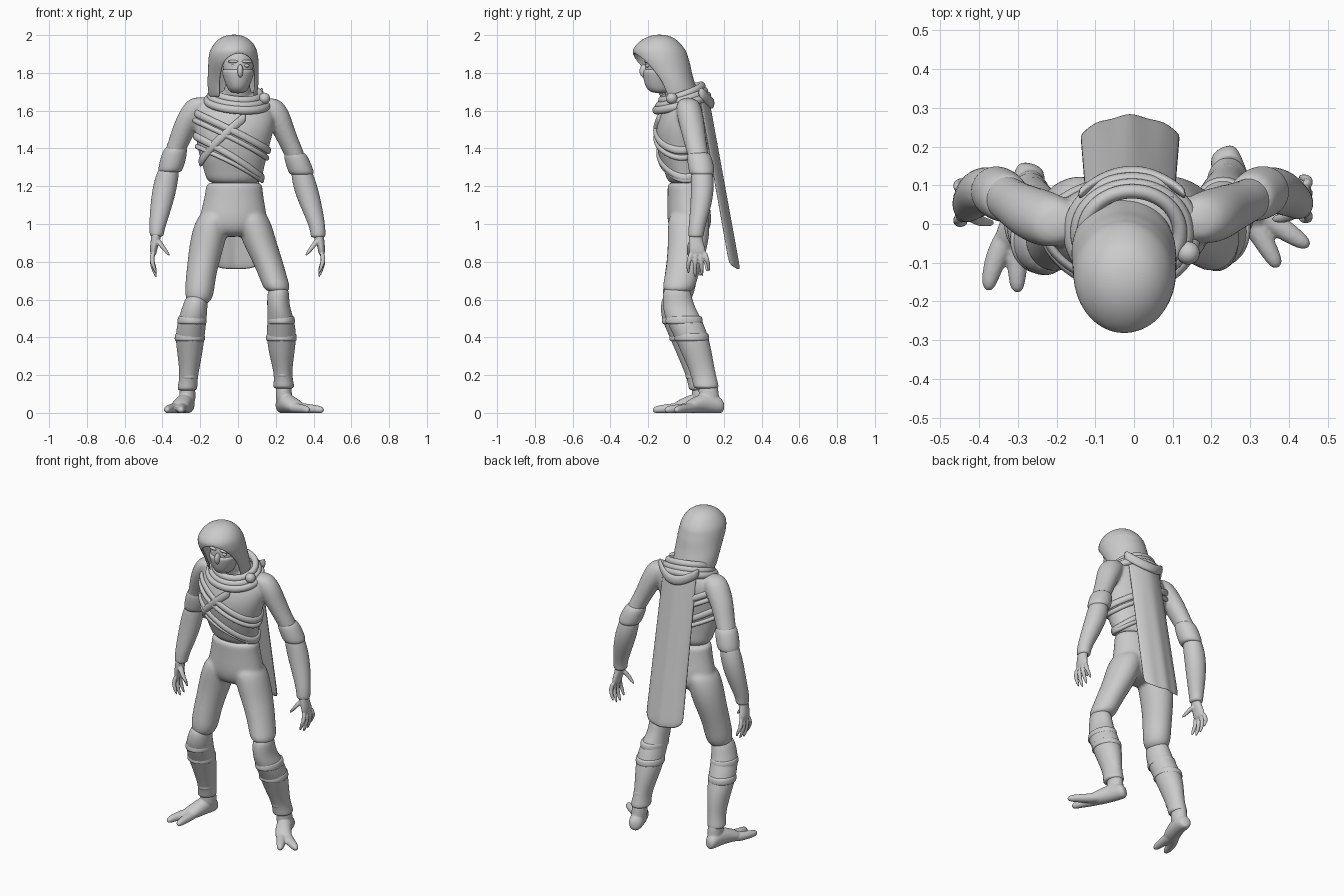
import bpy, bmesh, math
from mathutils import Vector as V


def sweep(bm, frames, n=16, closed=False):
    """Skin elliptical rings; a frame is (centre, u half-axis, v half-axis)."""
    rings = [[bm.verts.new(c + u * math.cos(2 * math.pi * i / n) + v * math.sin(2 * math.pi * i / n))
              for i in range(n)] for c, u, v in frames]
    pairs = list(zip(rings, rings[1:])) + ([(rings[-1], rings[0])] if closed else [])
    for a, b in pairs:
        for i in range(n):
            j = (i + 1) % n
            bm.faces.new((a[i], a[j], b[j], b[i]))
    if not closed:
        bm.faces.new(rings[0])
        bm.faces.new(rings[-1])


def upright(secs):
    """Horizontal rings from (x, y, z, rx, ry)."""
    return [(V((x, y, z)), V((rx, 0, 0)), V((0, ry, 0))) for x, y, z, rx, ry in secs]


def lying(secs):
    """Vertical rings along a horizontal path, from (x, y, z, width, height)."""
    d = V(secs[-1][:3]) - V(secs[0][:3])
    side = V((-d.y, d.x, 0)).normalized()
    return [(V((x, y, z)), side * w, V((0, 0, h))) for x, y, z, w, h in secs]


def finish(name, bm, subsurf=2, voxel=0, solid=0):
    bmesh.ops.recalc_face_normals(bm, faces=bm.faces)
    me = bpy.data.meshes.new(name)
    bm.to_mesh(me)
    bm.free()
    for p in me.polygons:
        p.use_smooth = True
    ob = bpy.data.objects.new(name, me)
    bpy.context.collection.objects.link(ob)
    if solid:
        m = ob.modifiers.new("thickness", 'SOLIDIFY')
        m.thickness, m.offset = solid, -1
    if subsurf:
        ob.modifiers.new("round", 'SUBSURF').levels = subsurf
        ob.modifiers["round"].render_levels = subsurf
    if voxel:
        m = ob.modifiers.new("fuse", 'REMESH')
        m.mode, m.voxel_size, m.use_smooth_shade = 'VOXEL', voxel, True
        m = ob.modifiers.new("relax", 'SMOOTH')
        m.factor, m.iterations = 0.5, 6
    return ob


def build(name, *parts, **kw):
    bm = bmesh.new()
    for p in parts:
        sweep(bm, p)
    return finish(name, bm, **kw)


def ball(name, loc, scale):
    bm = bmesh.new()
    bmesh.ops.create_uvsphere(bm, u_segments=20, v_segments=12, radius=1)
    for v in bm.verts:
        v.co = V([l + c * s for l, c, s in zip(loc, v.co, scale)])
    return finish(name, bm, subsurf=0)


# torso and upper arms, fused
TORSO = [(-.02, .005, 1.20, .145, .10), (-.022, -.005, 1.27, .157, .108), (-.025, -.02, 1.34, .178, .122),
         (-.025, -.028, 1.42, .197, .133), (-.02, -.025, 1.50, .215, .14), (-.015, -.012, 1.58, .22, .128),
         (-.015, .0, 1.64, .19, .105), (-.012, .0, 1.69, .11, .08), (-.01, -.01, 1.71, .07, .07)]
neck = [(-.01, -.0, 1.6, .085, .085), (-.005, -.04, 1.69, .075, .075), (0, -.08, 1.78, .065, .065)]
arm_l = [(.16, .01, 1.67, .055, .05), (.185, .015, 1.61, .083, .072), (.225, .03, 1.53, .067, .07),
         (.26, .045, 1.45, .06, .062), (.295, .06, 1.38, .056, .058), (.32, .075, 1.31, .052, .055)]
arm_r = [(-.195, .0, 1.675, .06, .055), (-.22, .01, 1.61, .085, .075), (-.272, .03, 1.53, .07, .07),
         (-.305, .05, 1.45, .061, .062), (-.335, .07, 1.38, .056, .06), (-.355, .08, 1.31, .05, .055)]
build("torso", upright(TORSO), upright(neck), upright(arm_l), upright(arm_r), voxel=.009)

# trousers, fused pelvis and thighs
pelvis = [(-.02, .005, 1.225, .15, .104), (-.02, .006, 1.2, .152, .106), (-.022, .012, 1.12, .163, .112),
          (-.025, .018, 1.03, .186, .122), (-.03, .02, .97, .18, .11), (-.03, .02, .93, .09, .07)]
thigh_l = [(.06, .015, 1.08, .08, .1), (.085, .015, 1.0, .095, .115), (.115, .012, .9, .092, .11),
           (.158, -.005, .8, .082, .098), (.193, -.03, .7, .074, .089), (.215, -.046, .63, .072, .088)]
thigh_r = [(-.11, .015, 1.08, .08, .1), (-.14, .015, 1.0, .095, .115), (-.162, .01, .9, .096, .108),
           (-.183, -.008, .8, .086, .096), (-.2, -.032, .7, .08, .088), (-.21, -.05, .56, .078, .084)]
build("trousers", upright(pelvis), upright(thigh_l), upright(thigh_r), voxel=.009)

# shin wraps with a flared hem
shin_l = [(.215, -.05, .68, .055, .07), (.212, -.045, .6, .06, .08), (.216, -.035, .55, .062, .088),
          (.228, -.01, .49, .073, .098), (.23, .03, .4, .081, .092), (.231, .058, .31, .068, .082),
          (.238, .09, .21, .047, .066), (.242, .105, .15, .055, .068), (.243, .107, .125, .059, .07)]
shin_r = [(-.215, -.055, .64, .055, .07), (-.23, -.055, .55, .07, .083), (-.243, -.04, .49, .077, .088),
          (-.255, -.0, .4, .08, .088), (-.255, .035, .3, .065, .08), (-.26, .06, .2, .049, .062),
          (-.267, .073, .14, .052, .06), (-.269, .075, .115, .055, .062)]
build("shin_wrap_left", upright(shin_l))
build("shin_wrap_right", upright(shin_r))
for side, secs in (("left", shin_l), ("right", shin_r)):
    for k, i in enumerate((-6, -5, -3)):
        x, y, z, rx, ry = secs[i]
        build(f"shin_fold_{side}_{k}", upright([(x, y, z + dz, rx * f, ry * f) for dz, f in
              ((.025, .9), (.018, 1.0), (-.012, 1.05), (-.025, .95))]))

# two-toed feet
foot_l = [lying([(.225, .198, .03, .028, .03), (.235, .17, .045, .045, .05), (.255, .1, .055, .046, .056),
                 (.29, .04, .04, .05, .043), (.33, -.01, .025, .048, .027)]),
          lying([(.29, .06, .03, .03, .03), (.35, .01, .024, .031, .027), (.41, -.03, .02, .026, .023), (.455, -.06, .015, .016, .017)]),
          lying([(.27, .05, .03, .03, .03), (.315, -.01, .024, .03, .027), (.35, -.07, .02, .025, .023), (.375, -.115, .015, .016, .017)]),
          upright([(.243, .115, .18, .04, .05), (.242, .12, .1, .044, .055), (.245, .125, .04, .045, .055)])]
foot_r = [lying([(-.265, .158, .03, .028, .03), (-.268, .13, .045, .044, .05), (-.28, .06, .055, .046, .056),
                 (-.3, -.01, .04, .05, .043), (-.325, -.07, .025, .048, .027)]),
          lying([(-.31, .0, .03, .03, .03), (-.345, -.06, .024, .031, .027), (-.368, -.12, .02, .026, .023), (-.38, -.175, .015, .016, .017)]),
          lying([(-.29, .0, .03, .03, .03), (-.3, -.07, .024, .03, .027), (-.302, -.13, .02, .025, .023), (-.302, -.18, .015, .016, .017)]),
          upright([(-.268, .08, .17, .04, .05), (-.268, .085, .1, .044, .055), (-.268, .09, .04, .045, .055)])]
build("foot_left", *foot_l, voxel=.005)
build("foot_right", *foot_r, voxel=.005)

# rolled sleeve cuffs and forearms
build("sleeve_cuff_left", upright([(.298, .064, 1.385, .05, .052), (.305, .07, 1.36, .065, .067), (.326, .08, 1.3, .07, .07),
                                   (.338, .085, 1.265, .068, .068), (.338, .085, 1.258, .05, .05)]))
build("sleeve_cuff_right", upright([(-.325, .062, 1.415, .05, .052), (-.332, .068, 1.39, .066, .067), (-.347, .078, 1.33, .07, .07),
                                    (-.36, .085, 1.28, .066, .068), (-.362, .085, 1.273, .05, .05)]))
build("forearm_left", upright([(.325, .08, 1.33, .05, .055), (.352, .09, 1.21, .068, .064), (.385, .08, 1.1, .06, .057),
                               (.417, .06, 1.0, .045, .046), (.424, .053, .95, .04, .042), (.424, .053, .925, .04, .042)]))
build("forearm_right", upright([(-.355, .085, 1.34, .05, .055), (-.383, .09, 1.22, .068, .064), (-.405, .075, 1.1, .06, .057),
                                (-.425, .052, 1.0, .046, .046), (-.43, .046, .955, .038, .042), (-.43, .046, .93, .038, .042)]))


# hands: palm, four curled fingers and a thumb
def hand(name, s, x, y):
    def path(*pts):
        return upright([(s * (x + a), y + b, z, r, q) for a, b, z, r, q in pts])
    parts = [path((0, 0, .97, .03, .034), (.005, .0, .92, .026, .036), (.018, .008, .87, .02, .046), (.018, .014, .83, .016, .046))]
    for k, drop in enumerate((.02, .0, .006, .03)):
        b = -.022 + k * .024
        e = -.04 + k * .036
        parts.append(path((.018, b, .855, .014, .014), (.028, (b + e) / 2, .81, .013, .013),
                          (.02, e, .765 + drop, .012, .012), (.002, e + .004, .715 + drop, .007, .007)))
    parts.append(path((.0, -.01, .925, .017, .019), (-.025, -.03, .885, .016, .016), (-.045, -.035, .86, .013, .013), (-.068, -.038, .83, .008, .008)))
    build(name, *parts, voxel=.0045)


hand("hand_left", 1, .425, .05)
hand("hand_right", -1, .43, .04)

# head, face mask and eyes
head = [(.0, -.13, 1.69, .035, .05), (.0, -.14, 1.73, .055, .072), (.0, -.138, 1.79, .077, .085),
        (.0, -.135, 1.85, .086, .085), (.0, -.13, 1.91, .075, .08), (.0, -.13, 1.945, .03, .04)]
build("head", upright(head))
build("face_mask", upright([(x, y, z, rx + .008, ry + .008) for x, y, z, rx, ry in head[:3]]
                           + [(0, -.138, 1.815, .089, .097), (0, -.138, 1.822, .07, .07)]))
ball("nose", (.012, -.222, 1.81), (.016, .024, .035))
for side, x in (("right", -.024), ("left", .047)):
    ball("eye_" + side, (x, -.204, 1.838), (.014, .012, .009))
    ball("brow_" + side, (x, -.206, 1.86), (.03, .016, .009))

# hood: rings (cx, cy, z, rx, ry, half angle of the face gap)
HOOD = [(-.022, -.14, 2.003, .025, .025, 0), (-.022, -.14, 1.987, .075, .08, 0), (-.022, -.145, 1.95, .11, .122, 0),
        (-.024, -.142, 1.912, .128, .147, 0), (-.024, -.136, 1.885, .133, .146, 27), (-.024, -.122, 1.85, .134, .145, 40),
        (-.025, -.093, 1.79, .135, .126, 46), (-.027, -.068, 1.74, .136, .118, 48), (-.027, -.045, 1.67, .128, .115, 48)]
bm = bmesh.new()
N, rows = 32, []
for cx, cy, z, rx, ry, half in HOOD:
    a = [math.radians(-75 + half + (360 - 2 * half) * i / N) for i in range(N + 1)]
    rows.append([bm.verts.new((cx + rx * math.cos(t), cy + ry * math.sin(t), z)) for t in a])
for r, q in zip(rows, rows[1:]):
    for i in range(N):
        bm.faces.new((r[i], q[i], q[i + 1], r[i + 1]))
bm.faces.new(rows[0][:-1])
bmesh.ops.remove_doubles(bm, verts=bm.verts, dist=.0005)
finish("hood", bm, solid=.012)

# scarf rolls, knot and back drape
for k, (f, dz) in enumerate(((1.0, 0), (1.13, -.024), (.88, .028))):
    bm = bmesh.new()
    fr = []
    for i in range(28):
        a = 2 * math.pi * i / 28
        r = V((math.cos(a), math.sin(a), 0))
        c = V((-.005 + .142 * f * r.x, -.022 + .122 * f * r.y, 1.665 + dz + .038 * r.y - .012 * r.x))
        fr.append((c, r * .02, V((0, 0, .023))))
    sweep(bm, fr, 10, closed=True)
    finish(f"scarf_roll_{k}", bm, subsurf=1)
ball("scarf_knot", (.14, -.075, 1.665), (.03, .03, .03))
build("scarf_drape", [(V((-.005 + .14 * t, .135 - .06 * t * t, 1.64 + .06 * t * t)), V((0, .016, 0)), V((0, 0, .03)))
                      for t in [i / 6 - 1 for i in range(13)]], subsurf=1)


# chest bands following the torso surface
def on_torso(a, z, out):
    for p, q in zip(TORSO, TORSO[1:]):
        if p[2] <= z <= q[2]:
            t = (z - p[2]) / (q[2] - p[2])
            x, y, _, rx, ry = [m + (n - m) * t for m, n in zip(p, q)]
            return V((x + (rx + out) * math.cos(a), y + (ry + out) * math.sin(a), z))


def band(name, z0, k, start=0, end=360, h=.022):
    bm = bmesh.new()
    full = end - start == 360
    fr = []
    for i in range(36 if full else 37):
        a = math.radians(start + (end - start) * i / 36)
        fr.append((on_torso(a, z0 - k * math.cos(a), -.002),
                   V((math.cos(a), math.sin(a), 0)) * .013, V((0, 0, h))))
    sweep(bm, fr, 10, closed=full)
    finish(name, bm, subsurf=1)


band("chest_band_upper", 1.49, .1)
band("chest_band_middle", 1.45, .1, h=.016)
band("chest_band_lower", 1.355, .11)
band("chest_band_bottom", 1.32, .09, h=.014)
band("tunic_lapel", 1.52, -.19, 185, 285, h=.03)

# cape hanging from the shoulders
bm = bmesh.new()
grid = []
for j in range(15):
    t = j / 14
    row = []
    for i in range(13):
        u = i / 6 - 1
        z = 1.69 + (.76 - 1.69) * t + .03 * u ** 4
        y = .118 + .167 * t - .05 * u * u + .004 * math.cos(u * 9) * t
        row.append(bm.verts.new((-.01 + u * (.118 + .014 * t), y, z)))
    grid.append(row)
for r, q in zip(grid, grid[1:]):
    for i in range(12):
        bm.faces.new((r[i], r[i + 1], q[i + 1], q[i]))
finish("cape", bm, subsurf=1, solid=.01)
